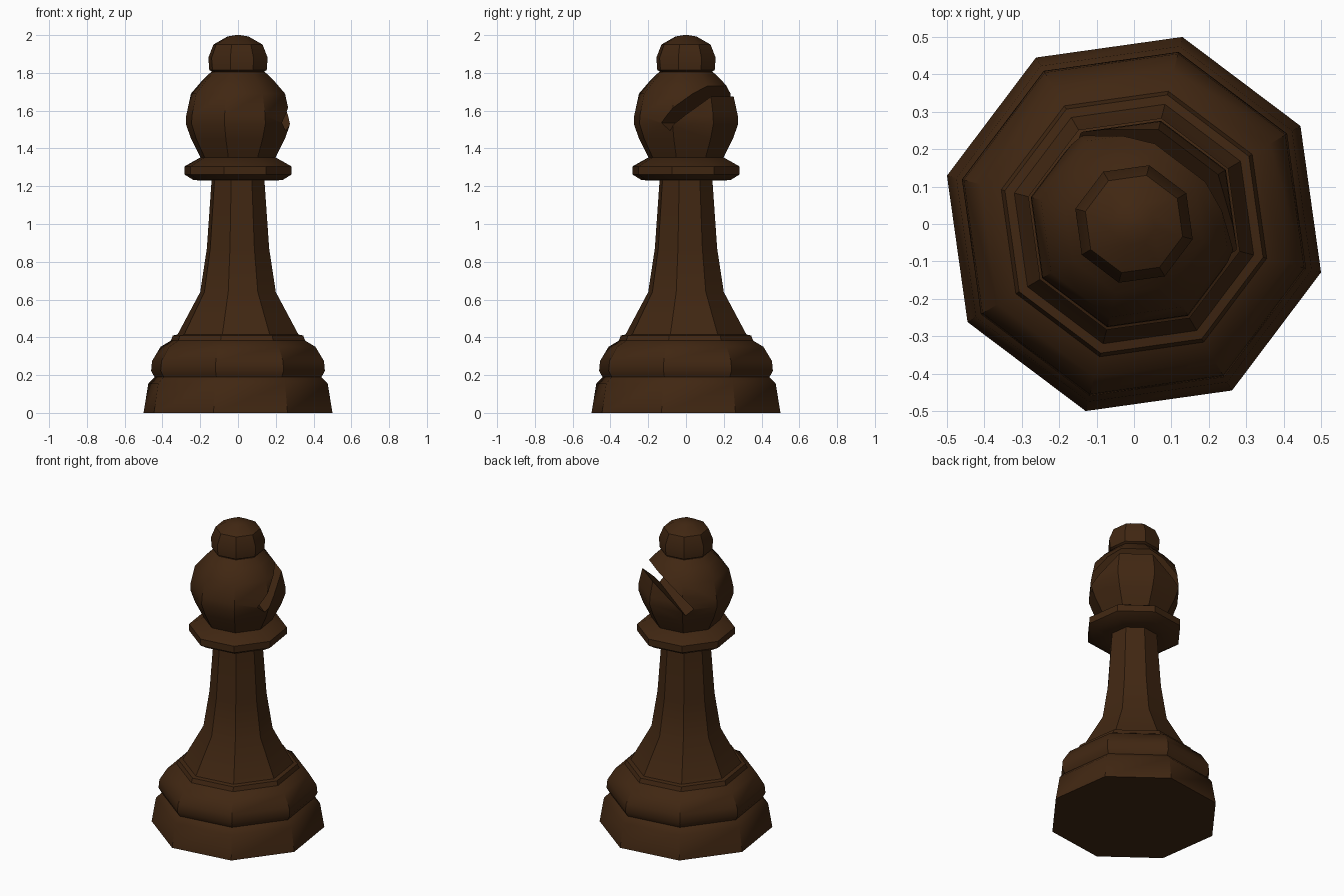
import bpy, bmesh, math
from mathutils import Matrix, Vector

if "Cube" in bpy.data.objects:
    bpy.data.objects.remove(bpy.data.objects["Cube"])

SIDES = 8
TURN = math.radians(30.5)          # rotation of the octagon
K = 1 / math.cos(math.radians(14.5))  # silhouette half width -> corner radius

wood = bpy.data.materials.new("dark brown wood")
wood.diffuse_color = (0.052, 0.020, 0.006, 1)
wood.use_nodes = True
wood.node_tree.nodes["Principled BSDF"].inputs["Base Color"].default_value = wood.diffuse_color


def select(ob):
    bpy.ops.object.select_all(action='DESELECT')
    ob.select_set(True)
    bpy.context.view_layer.objects.active = ob


def finish(name, bm):
    bmesh.ops.recalc_face_normals(bm, faces=bm.faces)
    me = bpy.data.meshes.new(name)
    bm.to_mesh(me)
    bm.free()
    ob = bpy.data.objects.new(name, me)
    bpy.context.collection.objects.link(ob)
    me.materials.append(wood)
    return ob


def smooth(ob):
    select(ob)
    bpy.ops.object.shade_smooth_by_angle(angle=math.radians(38))


def turned(name, profile):
    """Closed octagonal turning from (half width, z) pairs."""
    bm = bmesh.new()
    rings = []
    for w, z in profile:
        rings.append([bm.verts.new((w * K * math.cos(TURN + i * math.tau / SIDES),
                                    w * K * math.sin(TURN + i * math.tau / SIDES), z))
                      for i in range(SIDES)])
    for a, b in zip(rings, rings[1:]):
        for i in range(SIDES):
            j = (i + 1) % SIDES
            bm.faces.new((a[i], a[j], b[j], b[i]))
    bm.faces.new(rings[0][::-1])
    bm.faces.new(rings[-1])
    return finish(name, bm)


# Base, skirt, stem and collar
body = turned("base_stem_and_collar", [
    (0.5, 0), (0.475, 0.155), (0.442, 0.19), (0.46, 0.222), (0.455, 0.275),
    (0.41, 0.35), (0.355, 0.383), (0.345, 0.41), (0.32, 0.415), (0.2, 0.64),
    (0.165, 0.87), (0.14, 1.23), (0.235, 1.232), (0.283, 1.262), (0.283, 1.305),
    (0.2, 1.352)])
smooth(body)

# Round head
head = turned("head", [
    (0.197, 1.35), (0.249, 1.452), (0.276, 1.53), (0.274, 1.575),
    (0.249, 1.69), (0.185, 1.765), (0.142, 1.805)])

# Diagonal slot cut into one side of the head
azim, slope = TURN + math.pi / SIDES, math.radians(49)
out = Vector((math.cos(azim), math.sin(azim), 0))
run = out * math.cos(slope) + Vector((0, 0, math.sin(slope)))
side = Vector((-math.sin(azim), math.cos(azim), 0))
nrm = run.cross(side)
length = 0.5
mid = out * 0.06 + Vector((0, 0, 1.515)) + run * length / 2
bm = bmesh.new()
bmesh.ops.create_cube(bm, size=1)
for v in bm.verts:
    v.co = mid + run * v.co.x * length + side * v.co.y + nrm * v.co.z * 0.064
cutter = finish("slot_cutter", bm)
cutter.hide_render = True
mod = head.modifiers.new("slot", 'BOOLEAN')
mod.operation = 'DIFFERENCE'
mod.solver = 'EXACT'
mod.object = cutter
select(head)
bpy.ops.object.modifier_apply(modifier="slot")
bpy.data.objects.remove(cutter)
smooth(head)

# Top knob
knob = turned("top_knob", [
    (0.13, 1.80), (0.152, 1.815), (0.157, 1.88), (0.13, 1.95),
    (0.055, 1.993), (0.01, 2.0)])
smooth(knob)
